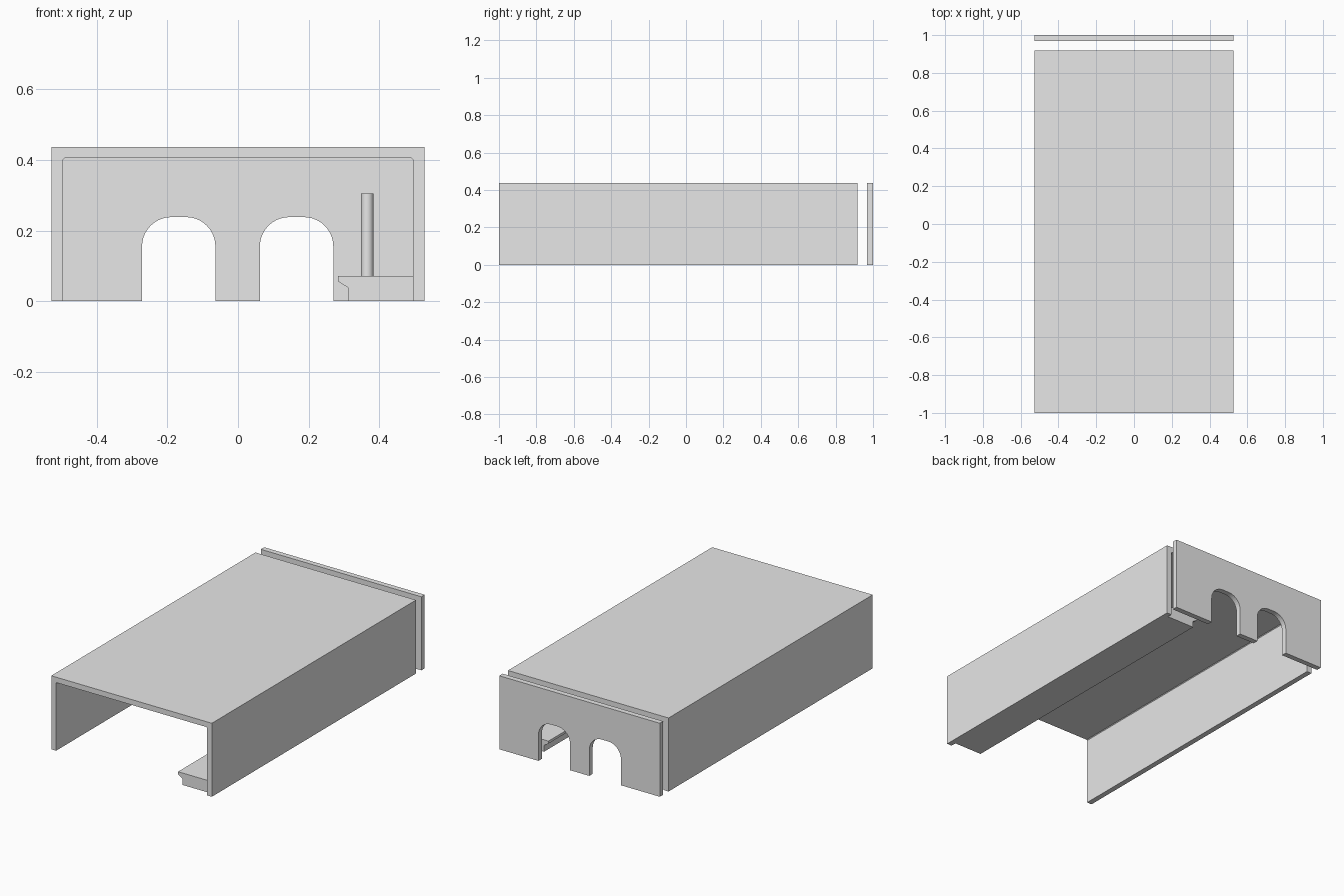
import bpy, bmesh, math

if "Cube" in bpy.data.objects:
    bpy.data.objects.remove(bpy.data.objects["Cube"])

grey = bpy.data.materials.new("light grey")
grey.diffuse_color = (0.8, 0.8, 0.8, 1)
grey.use_nodes = True
grey.node_tree.nodes["Principled BSDF"].inputs["Base Color"].default_value = grey.diffuse_color


def finish(name, bm):
    bmesh.ops.recalc_face_normals(bm, faces=bm.faces)
    mesh = bpy.data.meshes.new(name)
    bm.to_mesh(mesh)
    bm.free()
    mesh.materials.append(grey)
    obj = bpy.data.objects.new(name, mesh)
    bpy.context.collection.objects.link(obj)
    return obj


def prism(name, profile, y0, y1):
    """Extrude an (x, z) outline along y."""
    bm = bmesh.new()
    face = bm.faces.new([bm.verts.new((x, y0, z)) for x, z in profile])
    new = bmesh.ops.extrude_face_region(bm, geom=[face])["geom"]
    verts = [v for v in new if isinstance(v, bmesh.types.BMVert)]
    bmesh.ops.translate(bm, verts=verts, vec=(0, y1 - y0, 0))
    return finish(name, bm)


def arch(x0, x1, top, r, steps=10):
    """Outline of a doorway with rounded upper corners, left to right."""
    pts = [(x0, 0)]
    for cx, start in ((x0 + r, math.pi), (x1 - r, math.pi / 2)):
        for i in range(steps + 1):
            a = start - math.pi / 2 * i / steps
            pts.append((cx + r * math.cos(a), top - r + r * math.sin(a)))
    return pts + [(x1, 0)]


W, H, T = 0.528, 0.437, 0.032   # half width, height, wall thickness
IN = W - T                      # inner half width

# Channel-shaped cover, open below and at both ends
c = 0.004
prism("cover", [(-W, 0), (-W, H), (W, H), (W, 0), (IN, 0), (IN, H - T - c),
                (IN - c, H - T), (c - IN, H - T), (-IN, H - T - c), (-IN, 0)],
      -1.0, 0.918)

# Separate end panel with two arched openings
prism("end_panel", [(-W, 0)] + arch(-0.272, -0.064, 0.238, 0.083)
      + arch(0.062, 0.27, 0.238, 0.083) + [(W, 0), (W, H), (-W, H)],
      0.968, 1.0)

# Ledge with an undercut lip along the right wall
prism("ledge", [(0.283, 0.071), (0.283, 0.056), (0.312, 0.038), (0.312, 0),
                (IN, 0), (IN, 0.071)], -0.967, 0.888)

# Upright round post on the ledge
bm = bmesh.new()
bmesh.ops.create_cone(bm, cap_ends=True, segments=32, radius1=0.0175,
                      radius2=0.0175, depth=0.234)
bmesh.ops.translate(bm, verts=bm.verts, vec=(0.366, -0.04, 0.071 + 0.117))
post = finish("post", bm)
bpy.context.view_layer.objects.active = post
post.select_set(True)
bpy.ops.object.shade_smooth_by_angle()
